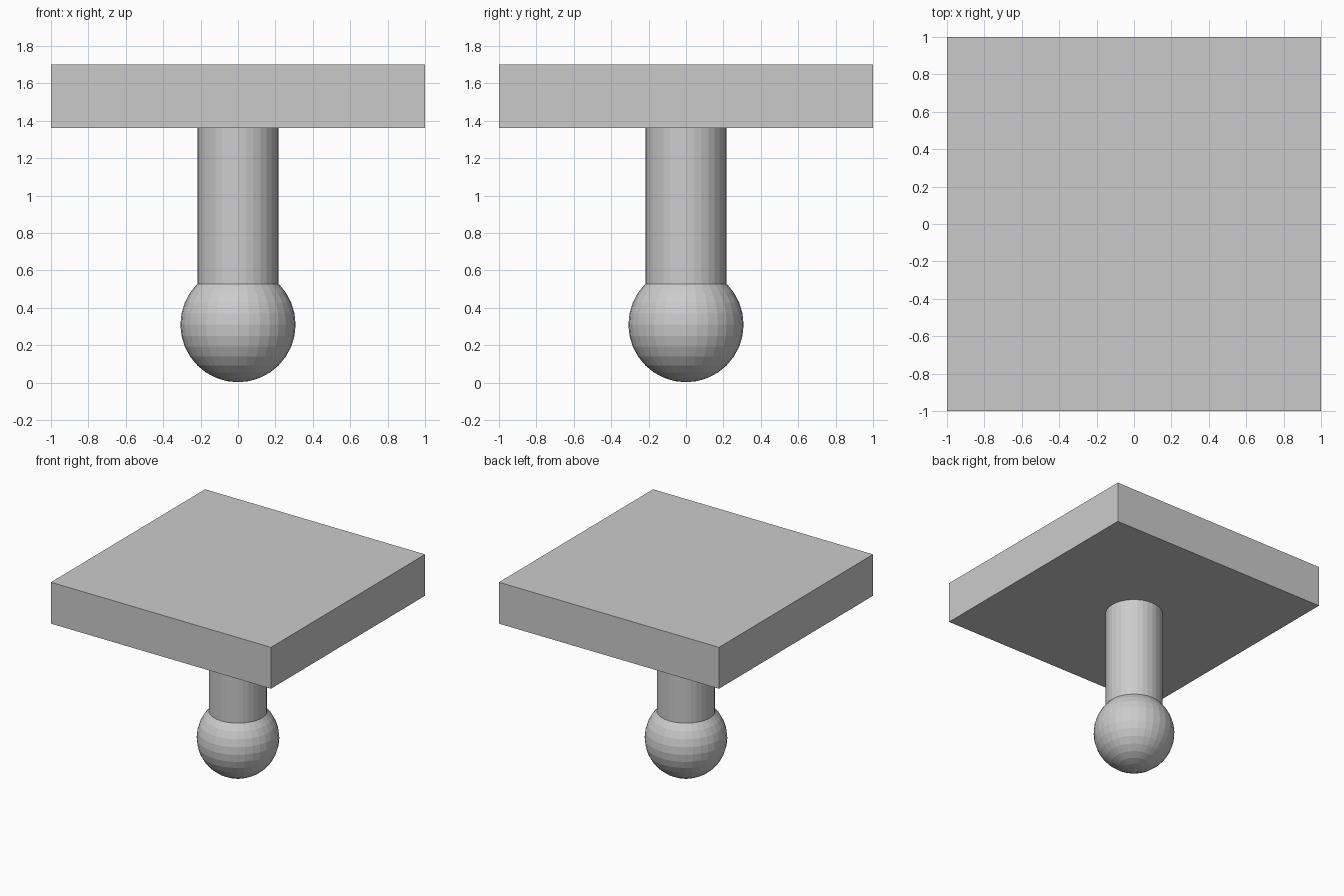
import bpy

if "Cube" in bpy.data.objects:
    bpy.data.objects.remove(bpy.data.objects["Cube"])

# Square plate on top
bpy.ops.mesh.primitive_cube_add(size=1, location=(0, 0, 1.53))
plate = bpy.context.object
plate.name = "plate"
plate.scale = (2, 2, 0.34)

# Round post, sunk into the ball and meeting the plate
post_bottom, post_top = 0.32, 1.37
bpy.ops.mesh.primitive_cylinder_add(
    vertices=32, radius=0.217, depth=post_top - post_bottom,
    location=(0, 0, (post_bottom + post_top) / 2))
bpy.context.object.name = "post"

# Ball at the foot
bpy.ops.mesh.primitive_uv_sphere_add(
    segments=32, ring_count=16, radius=0.308, location=(0, 0, 0.31))
bpy.context.object.name = "ball"
